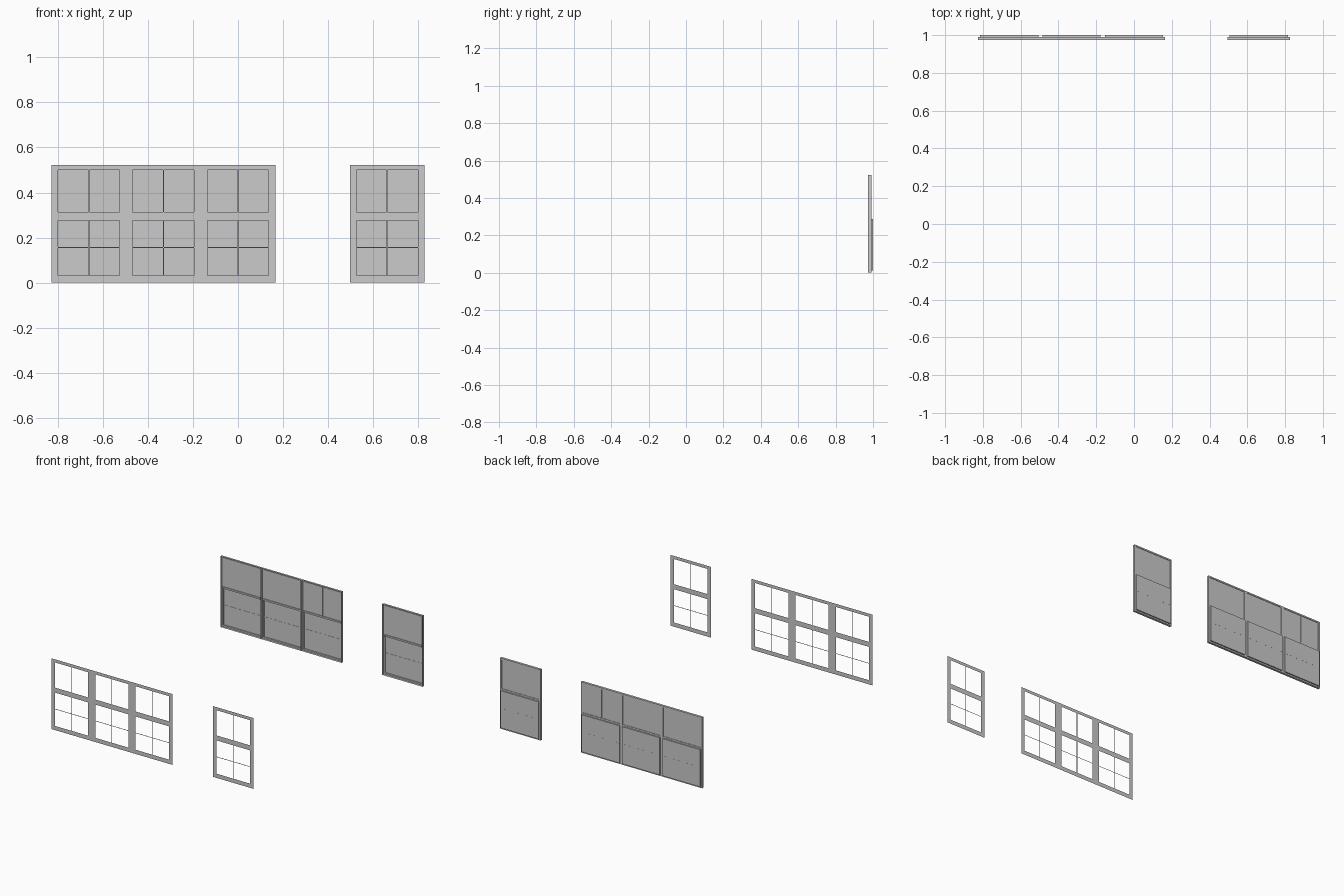
import bpy, bmesh

if "Cube" in bpy.data.objects:
    bpy.data.objects.remove(bpy.data.objects["Cube"])

BAY = 0.3306                 # width of one window bay
H = 0.523                    # window height
LEFT = -2.5 * BAY
GROUPS = {"triple": (0, 3), "single": (4, 1)}   # first bay, bay count
MARGIN, BAR = 0.029, 0.0045


def quad(bm, *pts):
    bm.faces.new([bm.verts.new(p) for p in pts])


def panel(bm, x0, x1, z0, z1, y):
    quad(bm, (x0, y, z0), (x1, y, z0), (x1, y, z1), (x0, y, z1))


def tube(bm, x0, x1, z0, z1, ya, yb):
    # four walls around a rectangle, running in depth
    c = [(x0, z0), (x1, z0), (x1, z1), (x0, z1)]
    for (ax, az), (bx, bz) in zip(c, c[1:] + c[:1]):
        quad(bm, (ax, ya, az), (bx, ya, bz), (bx, yb, bz), (ax, yb, az))


def block(bm, x0, x1, z0, z1, ya, yb):
    tube(bm, x0, x1, z0, z1, ya, yb)
    panel(bm, x0, x1, z0, z1, ya)
    panel(bm, x0, x1, z0, z1, yb)


def finish(bm, name):
    bmesh.ops.remove_doubles(bm, verts=bm.verts, dist=0.0002)
    bmesh.ops.recalc_face_normals(bm, faces=bm.faces)
    me = bpy.data.meshes.new(name)
    bm.to_mesh(me)
    bm.free()
    ob = bpy.data.objects.new(name, me)
    bpy.context.collection.objects.link(ob)
    return ob


for name, (first, count) in GROUPS.items():
    x_start = LEFT + first * BAY
    x_end = x_start + count * BAY
    bays = [x_start + i * BAY for i in range(count)]

    # flat front frame: a grid of strips with the panes left open
    xs, open_cols = [x_start], []
    for x in bays:
        mid = x + BAY / 2
        for a, b in ((x + MARGIN, mid - BAR / 2), (mid + BAR / 2, x + BAY - MARGIN)):
            open_cols.append(len(xs))
            xs += [a, b]
        # the closed strip to the next bay follows automatically
    xs.append(x_end)
    zs = [0, 0.031, 0.154, 0.158, 0.277, 0.314, 0.500, H]
    bm = bmesh.new()
    for i in range(len(xs) - 1):
        for j in range(len(zs) - 1):
            if not (i in open_cols and j in (1, 3, 5)):
                panel(bm, xs[i], xs[i + 1], zs[j], zs[j + 1], -1.0)
    finish(bm, name + "_front_frame")

    # rear casing: shallow surround open towards the front
    bm = bmesh.new()
    tube(bm, x_start, x_end, 0, H, 0.974, 0.991)
    for x in bays[1:]:
        block(bm, x - 0.004, x + 0.004, 0.004, H - 0.004, 0.974, 0.991)
    finish(bm, name + "_rear_casing")

    for n, x in enumerate(bays):
        a, b = x + 0.011, x + BAY - 0.011
        mid = x + BAY / 2
        # flange around both sashes
        bm = bmesh.new()
        for r in ((x, a, 0, H), (b, x + BAY, 0, H), (a, b, 0, 0.011),
                  (a, b, 0.286, 0.296), (a, b, H - 0.011, H)):
            panel(bm, *r, 0.991)
        # upper sash steps inwards, lower sash steps outwards
        tube(bm, a, b, 0.296, H - 0.011, 0.987, 0.991)
        panel(bm, a, b, 0.296, H - 0.011, 0.987)
        tube(bm, a, b, 0.011, 0.286, 0.991, 1.0)
        panel(bm, a, b, 0.011, 0.286, 1.0)
        finish(bm, f"{name}_sashes_{n}")

        # meeting rail and thin glazing bars
        bm = bmesh.new()
        block(bm, a, b, 0.286, 0.298, 0.981, 0.990)
        block(bm, mid - BAR / 2, mid + BAR / 2, 0.298, H - 0.012, 0.986, 0.988)
        block(bm, mid - BAR / 2, mid + BAR / 2, 0.012, 0.285, 0.9985, 1.0005)
        block(bm, a, b, 0.154, 0.158, 0.9986, 1.0004)
        finish(bm, f"{name}_glazing_bars_{n}")
